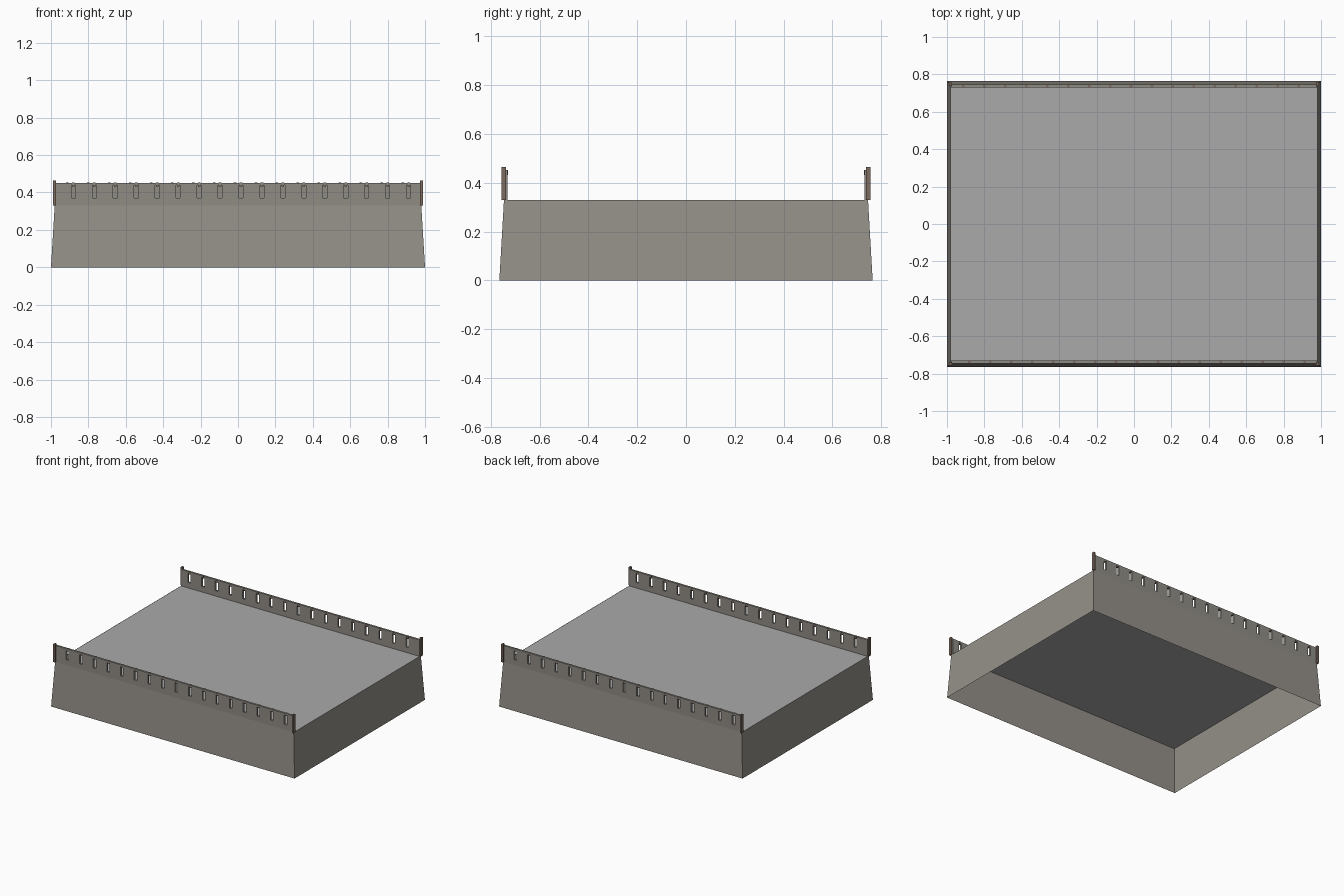
import bpy, bmesh, math
from mathutils import Matrix

if "Cube" in bpy.data.objects:
    bpy.data.objects.remove(bpy.data.objects["Cube"])


def material(name, rgb):
    m = bpy.data.materials.new(name)
    m.diffuse_color = (*rgb, 1)
    m.use_nodes = True
    m.node_tree.nodes["Principled BSDF"].inputs["Base Color"].default_value = m.diffuse_color
    return m


STONE = material("warm grey stone", (0.30, 0.28, 0.25))
PARAPET = material("parapet stone", (0.28, 0.265, 0.235))
DECK = material("light grey deck", (0.40, 0.40, 0.40))
BROWN = material("brown trim", (0.21, 0.15, 0.12))


def finish(name, bm, mat, turned=False):
    if turned:
        bm.transform(Matrix.Rotation(math.pi, 4, 'Z'))
    me = bpy.data.meshes.new(name)
    bm.to_mesh(me)
    bm.free()
    me.materials.append(mat)
    ob = bpy.data.objects.new(name, me)
    bpy.context.collection.objects.link(ob)
    return ob


def add_box(bm, x0, x1, y0, y1, z0, z1):
    m = (Matrix.Translation(((x0 + x1) / 2, (y0 + y1) / 2, (z0 + z1) / 2))
         @ Matrix.Diagonal((x1 - x0, y1 - y0, z1 - z0, 1)))
    bmesh.ops.create_cube(bm, size=1, matrix=m)


def ring(bm, x, y, z):
    return [bm.verts.new((sx * x, sy * y, z))
            for sx, sy in ((-1, -1), (1, -1), (1, 1), (-1, 1))]


TOP = 0.33
# Tapered walls, open underneath
bm = bmesh.new()
low, high = ring(bm, 1.0, 0.765, 0), ring(bm, 0.98, 0.746, TOP)
for i in range(4):
    j = (i + 1) % 4
    bm.faces.new((low[i], low[j], high[j], high[i]))
finish("tapered_walls", bm, STONE)

# Flat deck
bm = bmesh.new()
bm.faces.new(ring(bm, 0.98, 0.746, TOP - 0.001))
finish("deck", bm, DECK)

SLOTS = [-0.88 + 0.112 * i for i in range(17)]
HALF = 0.011

for side, turned in (("front", False), ("back", True)):
    # Parapet with a row of through slots
    bm = bmesh.new()
    xs = [-0.978] + [c + s * HALF for c in SLOTS for s in (-1, 1)] + [0.978]
    zs = [TOP, 0.37, 0.44, 0.452]
    grid = [[bm.verts.new((x, -0.746, z)) for z in zs] for x in xs]
    for i in range(len(xs) - 1):
        for k in range(3):
            if i % 2 == 1 and k == 1:
                continue
            bm.faces.new((grid[i][k], grid[i + 1][k],
                          grid[i + 1][k + 1], grid[i][k + 1]))
    ob = finish(side + "_parapet", bm, PARAPET, turned)
    mod = ob.modifiers.new("thickness", 'SOLIDIFY')
    mod.thickness = 0.015
    mod.offset = -1

    # Small brown lintels over the slots
    bm = bmesh.new()
    for c in SLOTS:
        add_box(bm, c - 0.007, c + 0.007, -0.744, -0.730, 0.433, 0.453)
    finish(side + "_slot_lintels", bm, BROWN, turned)

    # Corner posts
    bm = bmesh.new()
    for s in (-1, 1):
        x0, x1 = sorted((s * 0.974, s * 0.988))
        add_box(bm, x0, x1, -0.757, -0.738, TOP, 0.465)
    finish(side + "_corner_posts", bm, BROWN, turned)
